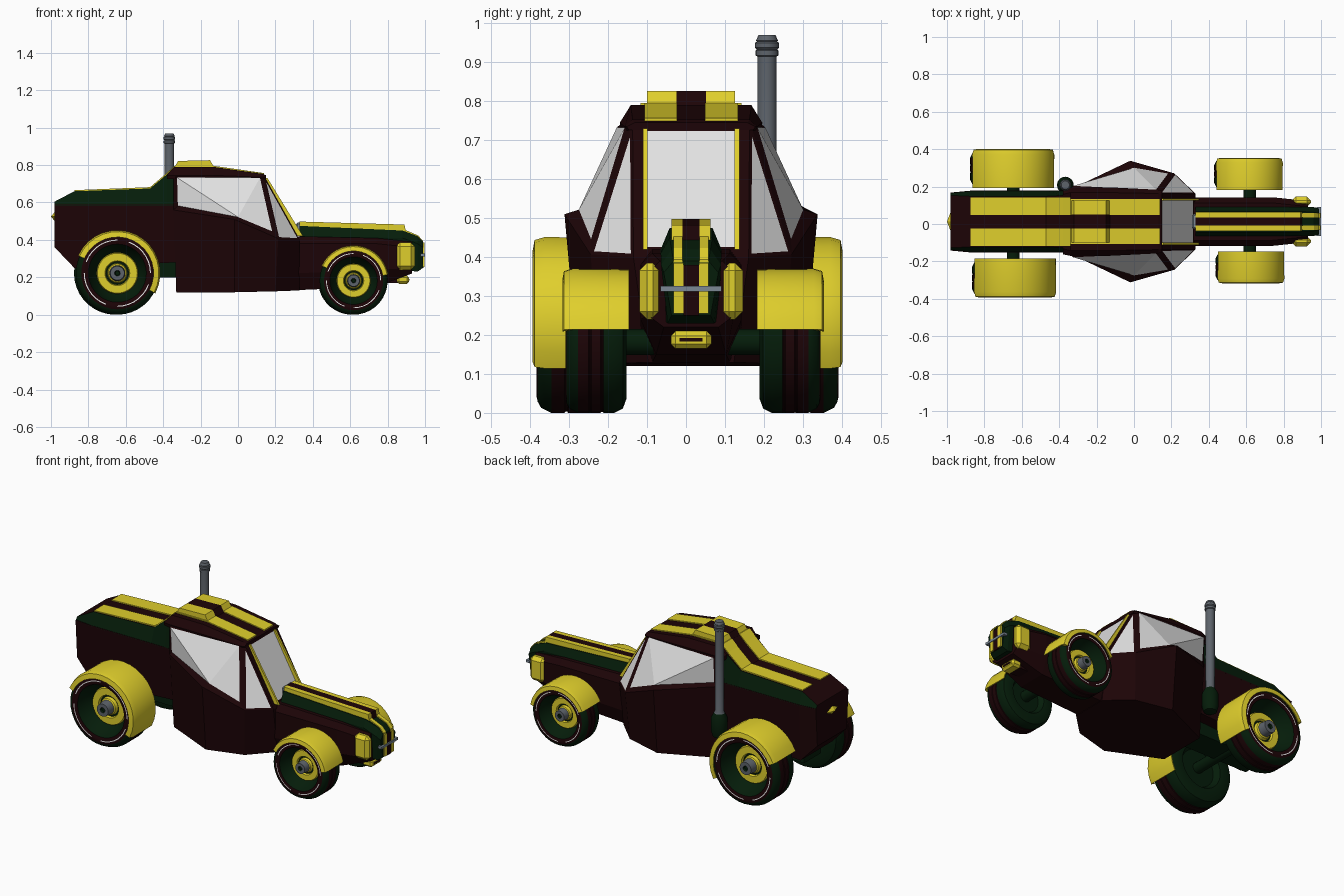
import bpy, bmesh, math

if "Cube" in bpy.data.objects:
    bpy.data.objects.remove(bpy.data.objects["Cube"])

C = 0.013  # body centre line in y


def mat(name, rgb):
    m = bpy.data.materials.new(name)
    m.diffuse_color = (*rgb, 1)
    m.use_nodes = True
    m.node_tree.nodes["Principled BSDF"].inputs["Base Color"].default_value = m.diffuse_color
    return m


MATS = [mat("maroon", (0.012, 0.0012, 0.002)), mat("dark green", (0.0015, 0.012, 0.003)),
        mat("yellow", (0.74, 0.62, 0.025)), mat("steel grey", (0.11, 0.125, 0.145)),
        mat("glass", (0.76, 0.76, 0.76)), mat("white", (0.8, 0.8, 0.8)),
        mat("chrome", (0.2, 0.25, 0.3))]
MAROON, GREEN, YELLOW, GREY, GLASS, WHITE, CHROME = range(7)


def finish(name, bm, rule=None, smooth=False, keep=False):
    """Turn a bmesh into an object; rule is a colour index or a face function."""
    bmesh.ops.remove_doubles(bm, verts=bm.verts, dist=1e-5)
    bmesh.ops.recalc_face_normals(bm, faces=bm.faces)
    if not keep:
        for f in bm.faces:
            f.material_index = rule(f) if callable(rule) else rule
    me = bpy.data.meshes.new(name)
    bm.to_mesh(me)
    bm.free()
    for m in MATS:
        me.materials.append(m)
    ob = bpy.data.objects.new(name, me)
    bpy.context.collection.objects.link(ob)
    if smooth:
        bpy.ops.object.select_all(action='DESELECT')
        ob.select_set(True)
        bpy.context.view_layer.objects.active = ob
        bpy.ops.object.shade_smooth_by_angle(angle=math.radians(35))
    return ob


def bridge(bm, rings):
    """Join rings of vertices and cap the ends."""
    n = len(rings[0])
    for a, b in zip(rings, rings[1:]):
        for i in range(n):
            bm.faces.new((a[i], a[(i + 1) % n], b[(i + 1) % n], b[i]))
    bm.faces.new(rings[0])
    bm.faces.new(rings[-1])


def loft(name, sections, rule):
    """Sections along x: (x, half outline of (y, z) from bottom to top), mirrored in y."""
    bm = bmesh.new()
    bridge(bm, [[bm.verts.new((x, C + y, z)) for y, z in h] +
                [bm.verts.new((x, C - y, z)) for y, z in reversed(h)] for x, h in sections])
    return finish(name, bm, rule)


def box(name, x0, x1, y0, y1, z0, z1, m, bevel=0.0):
    bm = bmesh.new()
    bmesh.ops.create_cube(bm, size=1)
    for v in bm.verts:
        v.co = ((x0, x1)[v.co.x > 0], C + (y0, y1)[v.co.y > 0], (z0, z1)[v.co.z > 0])
    if bevel:
        bmesh.ops.bevel(bm, geom=bm.edges[:], offset=bevel, segments=1, affect='EDGES')
    return finish(name, bm, m)


def prism(name, pts, y0, y1, m):
    """Side outline (x, z) extruded between two y values."""
    bm = bmesh.new()
    bridge(bm, [[bm.verts.new((x, C + y, z)) for x, z in pts] for y in (y0, y1)])
    return finish(name, bm, m)


def strip(name, path, y0, y1, m, t=0.008):
    """Thin painted band that follows a side path."""
    return prism(name, path + [(x, z - t) for x, z in reversed(path)], y0, y1, m)


def lathe(name, prof, cols, frame, n=36):
    """Revolve (r, h) points; frame(r, angle, h) gives the position."""
    bm = bmesh.new()
    rings = [[bm.verts.new(frame(r, math.tau * k / n, h)) for k in range(n)] for r, h in prof]
    for a, b, c in zip(rings, rings[1:], cols):
        for i in range(n):
            f = bm.faces.new((a[i], a[(i + 1) % n], b[(i + 1) % n], b[i]))
            f.material_index = MAROON if c == WHITE and i % 9 > 6 else c  # dashed white line
    return finish(name, bm, smooth=True, keep=True)


# ---- rear body and green deck
loft("rear_body", [(-0.98, [(0.14, 0.36), (0.155, 0.59)]), (-0.875, [(0.15, 0.25), (0.165, 0.59)]),
                   (-0.33, [(0.15, 0.28), (0.165, 0.59)])], MAROON)
loft("rear_deck", [(-0.98, [(0.155, 0.585), (0.14, 0.605)]), (-0.875, [(0.165, 0.585), (0.135, 0.66)]),
                   (-0.47, [(0.165, 0.585), (0.135, 0.675)]), (-0.38, [(0.165, 0.585), (0.14, 0.75)]),
                   (-0.33, [(0.165, 0.585), (0.14, 0.755)])],
     lambda f: MAROON if abs(f.normal.y) < 0.3 else GREEN)
box("chassis", -0.85, -0.3, -0.08, 0.08, 0.2, 0.31, GREEN)
bm = bmesh.new()  # tail light wedge
ring = [bm.verts.new((-0.975, C + y, z)) for y, z in ((-.065, .525), (0, .495), (.065, .525), (0, .555))]
tip = bm.verts.new((-1.0, C, 0.525))
for i in range(4):
    bm.faces.new((ring[i], ring[(i + 1) % 4], tip))
bm.faces.new(ring)
finish("tail_light", bm, YELLOW)

# ---- cabin hull with inset windows
bm = bmesh.new()
half = {"bR": (-.33, .15, .12), "bW": (-.02, .29, .12), "bF": (.2, .235, .125), "bN": (.33, .11, .13),
        "R": (-.345, .17, .56), "W": (-.02, .325, .51), "F": (.215, .258, .407), "N": (.33, .148, .40),
        "tR": (-.345, .17, .75), "tF": (.135, .15, .75)}
V = {(k, s): bm.verts.new((x, C + s * y, z)) for k, (x, y, z) in half.items() for s in (1, -1)}


def face(*keys):
    return bm.faces.new([V[k] for k in keys])


windows = []
for s in (1, -1):
    for a, b in (("R", "W"), ("W", "F"), ("F", "N")):
        face(("b" + a, s), ("b" + b, s), (b, s), (a, s))
    side = [face(*[(k, s) for k in ks]) for ks in (("R", "W", "tR"), ("W", "tF", "tR"), ("W", "F", "tF"))]
    windows += [(side, 0.026), ([face(("F", s), ("N", s), ("tF", s))], 0.009)]
for a, b in (("bR", "R"), ("R", "tR"), ("tR", "tF"), ("N", "bN")):
    face((a, 1), (b, 1), (b, -1), (a, -1))
windows.append(([face(("tF", 1), ("N", 1), ("N", -1), ("tF", -1))], 0.03))
face(*[(k, 1) for k in ("bR", "bW", "bF", "bN")], *[(k, -1) for k in ("bN", "bF", "bW", "bR")])
bmesh.ops.recalc_face_normals(bm, faces=bm.faces)
for faces, t in windows:
    bmesh.ops.inset_region(bm, faces=faces, thickness=t, use_even_offset=True)
    for f in faces:
        f.material_index = GLASS
    if len(faces) == 3:  # set the widest glass corner slightly inside the sill
        v = max((v for f in faces for v in f.verts), key=lambda v: abs(v.co.y - C))
        v.co = (0.0, C + math.copysign(0.288, v.co.y), 0.522)
finish("cabin", bm, keep=True)

# ---- yellow windscreen pillars
for s in (1, -1):
    prism("pillar_strip", [(.125, .73), (.158, .73), (.348, .42), (.305, .42)],
          *sorted((s * 0.112, s * 0.124)), YELLOW)

# ---- roof, roof box and long stripes
loft("roof", [(-.38, [(.17, .725), (.175, .745), (.145, .75)]), (-.34, [(.18, .725), (.183, .745), (.155, .79)]),
              (-.13, [(.18, .725), (.183, .745), (.155, .79)]), (.13, [(.165, .725), (.17, .735), (.15, .753)]),
              (.15, [(.16, .727), (.165, .735), (.145, .745)])], MAROON)
roof_box = [(-.345, .78), (-.32, .822), (-.15, .826), (-.125, .785)]
for s in (1, -1):
    strip("deck_stripe", [(-.875, .666), (-.47, .682), (-.38, .758), (-.34, .796)],
          *sorted((s * .036, s * .13)), YELLOW)
    strip("roof_stripe", [(-.34, .796), (-.13, .796), (.14, .757)], *sorted((s * .036, s * .12)), YELLOW)
    prism("roof_box", roof_box, *sorted((s * .038, s * .113)), YELLOW)
prism("roof_box_centre", roof_box, -.038, .038, MAROON)

# ---- nose and bonnet
loft("nose", [(.28, [(.1, .13), (.13, .22), (.13, .38), (.1, .42)]),
              (.74, [(.09, .15), (.13, .24), (.13, .38), (.1, .41)]),
              (.93, [(.07, .22), (.11, .25), (.11, .36), (.08, .39)])], MAROON)
loft("bonnet", [(.33, [(.07, .38), (.078, .42), (.055, .475)]), (.88, [(.07, .24), (.078, .41), (.055, .45)]),
                (.96, [(.06, .23), (.077, .38), (.05, .42)]), (.988, [(.05, .25), (.07, .36), (.045, .39)])], GREEN)
ridge = [(.33, .45), (.33, .498), (.89, .482), (.9, .43)]
for s in (1, -1):
    prism("bonnet_ridge", ridge, *sorted((s * .022, s * .05)), YELLOW)
    strip("bonnet_tip_stripe", [(.89, .455), (.963, .424), (.99, .394)], *sorted((s * .022, s * .045)), YELLOW)
    box("grille_stripe", .975, .996, *sorted((s * .02, s * .045)), .255, .385, YELLOW)
    box("lamp_pod", .845, .945, *sorted((s * .078, s * .133)), .24, .385, YELLOW, .02)
prism("bonnet_ridge_centre", ridge, -.022, .022, MAROON)
box("grille_centre", .975, .993, -.02, .02, .25, .38, MAROON)
box("grille_bar", .975, 1.0, -.078, .078, .312, .326, CHROME)
box("bonnet_latch", .31, .36, -.04, .04, .44, .492, CHROME, .008)
box("front_plate", .85, .915, -.052, .052, .165, .21, YELLOW, .012)
box("front_plate_mark", .914, .918, -.03, .03, .183, .192, MAROON)
box("plate_bracket", .78, .87, -.04, .04, .17, .26, MAROON)

# ---- wheels, fenders and axles
tyre = [(0, -.6), (.5, -.6), (.6, -.95), (.8, -1), (.94, -.88), (1, -.6), (1, -.25), (.985, -.22), (.985, -.18),
        (1, -.15), (1, .15), (.985, .18), (.985, .22), (1, .25), (1, .6), (.94, .88), (.87, .97), (.81, 1),
        (.785, 1), (.7, .96), (.62, .4), (.5, .05), (.48, .2), (.3, .2), (.28, .05), (.24, .05), (.22, .25),
        (.19, .3), (.17, .8), (.07, .8), (.05, .7), (0, .7)]
cols = [GREEN] * 6 + [MAROON] * 8 + [GREEN, GREEN, MAROON, WHITE, MAROON] + [GREEN] * 2 + \
       [YELLOW] * 3 + [GREEN, YELLOW, YELLOW] + [GREY] * 2 + [GREEN] * 2


def wheel(label, cx, cy, R, off, hw, a0, a1, shift):
    for s in (1, -1):
        x0, y0 = cx + (shift if s > 0 else 0), cy + s * off
        lathe(label + "_wheel", [(r * R, h * hw * .92) for r, h in tyre], cols,
              lambda r, a, h: (x0 + r * math.cos(a), y0 + s * h, R + r * math.sin(a)))
        # fender swept over the tyre, with a side lip
        prof = [(1.0, -1), (1.025, -1), (1.035, .72), (1.0, .97), (.87, 1.02), (.87, .97), (1.0, .7)]
        bm = bmesh.new()
        rings = []
        for k in range(17):
            a = math.radians(a0 + (a1 - a0) * k / 16)
            rings.append([bm.verts.new((x0 + r * R * math.cos(a), y0 + s * h * hw, R + r * R * math.sin(a)))
                          for r, h in prof])
        bridge(bm, rings)
        finish(label + "_fender", bm, YELLOW, smooth=True)
    lathe(label + "_axle", [(0, -off), (.033, -off), (.033, off), (0, off)], [GREEN] * 3,
          lambda r, a, h: (cx + r * math.cos(a), cy + h, R + r * math.sin(a)), 12)


wheel("rear", -.645, .004, .222, .292, .104, -28, 156, -.01)
wheel("front", .618, .018, .182, .249, .085, 10, 155, -.008)

# ---- exhaust stack
stack = [(0, .27), (.036, .28), (.045, .31), (.045, .39), (.03, .42), (.025, .43), (.025, .915), (.03, .918),
         (.03, .93), (.026, .933), (.031, .938), (.031, .95), (.026, .953), (.028, .956), (.022, .97), (0, .97)]
lathe("exhaust", stack, [GREEN] * 4 + [GREY] * 11,
      lambda r, a, h: (-.367 + r * math.cos(a), .208 + r * math.sin(a), h), 16)
